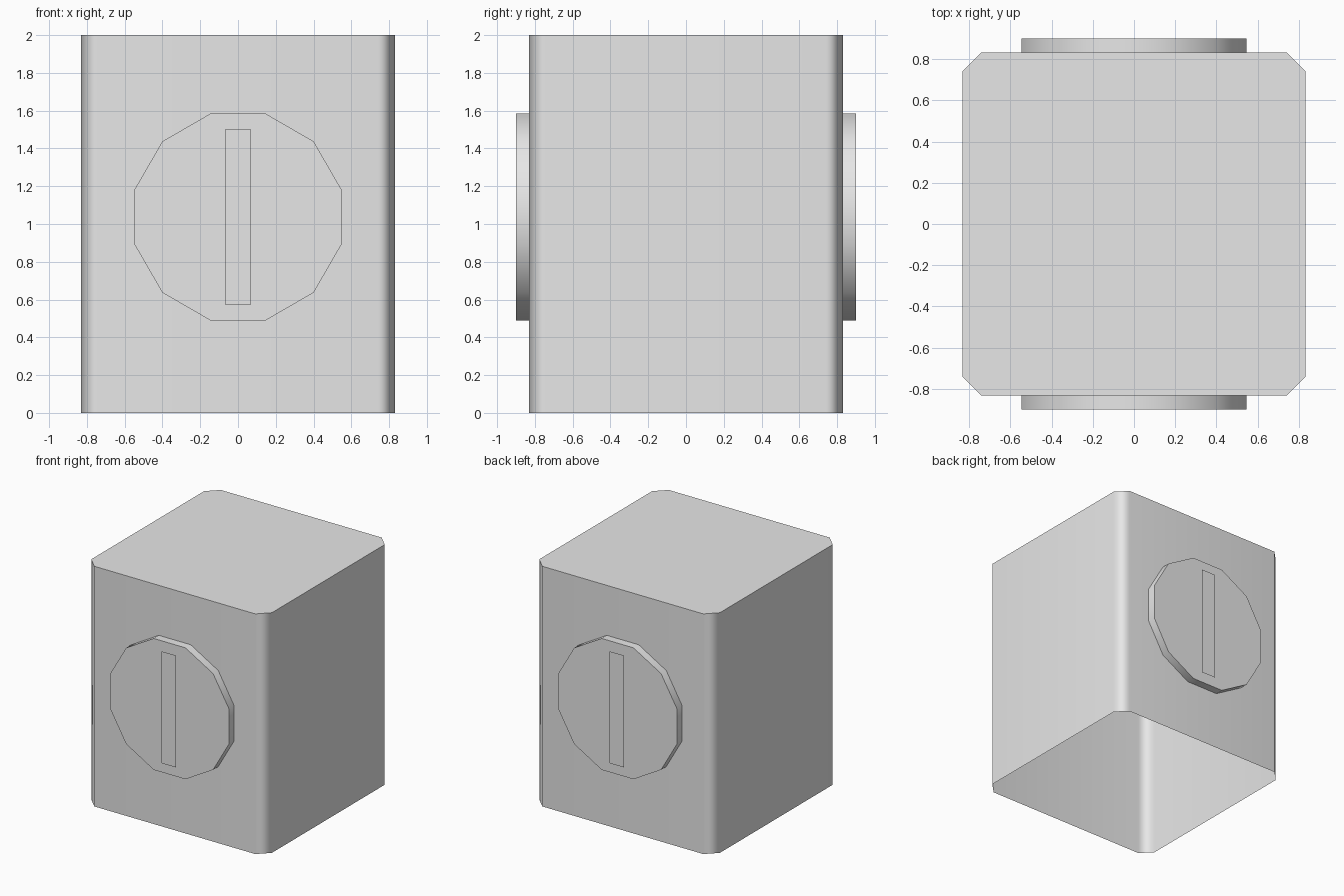
import bpy, bmesh, math
from mathutils import Matrix

if "Cube" in bpy.data.objects:
    bpy.data.objects.remove(bpy.data.objects["Cube"])

grey = bpy.data.materials.new("light_grey")
grey.diffuse_color = (0.8, 0.8, 0.8, 1)
grey.use_nodes = True
grey.node_tree.nodes["Principled BSDF"].inputs["Base Color"].default_value = grey.diffuse_color


def make_prism(name, profile, depth, matrix):
    """Extrude a counter-clockwise XY profile up Z, cap only the far end."""
    bm = bmesh.new()
    low = [bm.verts.new((x, y, 0)) for x, y in profile]
    if depth:
        high = [bm.verts.new((x, y, depth)) for x, y in profile]
        n = len(low)
        for i in range(n):
            j = (i + 1) % n
            bm.faces.new((low[i], low[j], high[j], high[i]))
        bm.faces.new(high)
    else:
        bm.faces.new(low)
    bm.normal_update()
    # smooth across shallow corners, sharp at the caps
    for f in bm.faces:
        f.smooth = True
    for e in bm.edges:
        e.smooth = e.calc_face_angle(0) < math.radians(50)
    bm.transform(matrix)
    mesh = bpy.data.meshes.new(name)
    bm.to_mesh(mesh)
    bm.free()
    mesh.materials.append(grey)
    obj = bpy.data.objects.new(name, mesh)
    bpy.context.collection.objects.link(obj)
    if depth:
        mod = obj.modifiers.new("weighted_normals", 'WEIGHTED_NORMAL')
        mod.keep_sharp = True
    return obj


# body: open-bottomed box with chamfered upright corners
H, C = 0.832, 0.742
body = [(H, -C), (H, C), (C, H), (-C, H), (-H, C), (-H, -C), (-C, -H), (C, -H)]
make_prism("body", body, 2.0, Matrix.Identity(4))

# twelve-sided disc and thin upright bar on the front and back
R = 0.547 / math.cos(math.radians(15))
disc = [(R * math.cos(math.radians(15 + 30 * i)),
         R * math.sin(math.radians(15 + 30 * i))) for i in range(12)]
bar = [(-0.066, -0.466), (0.066, -0.466), (0.066, 0.466), (-0.066, 0.466)]
for side, turn in (("front", 0), ("back", math.pi)):
    spin = Matrix.Rotation(turn, 4, 'Z')
    tilt = Matrix.Rotation(math.pi / 2, 4, 'X')
    make_prism(side + "_disc", disc, 0.068,
               spin @ Matrix.Translation((0, -H, 1.037)) @ tilt)
    make_prism(side + "_bar", bar, 0,
               spin @ Matrix.Translation((0, -0.911, 1.037)) @ tilt)
